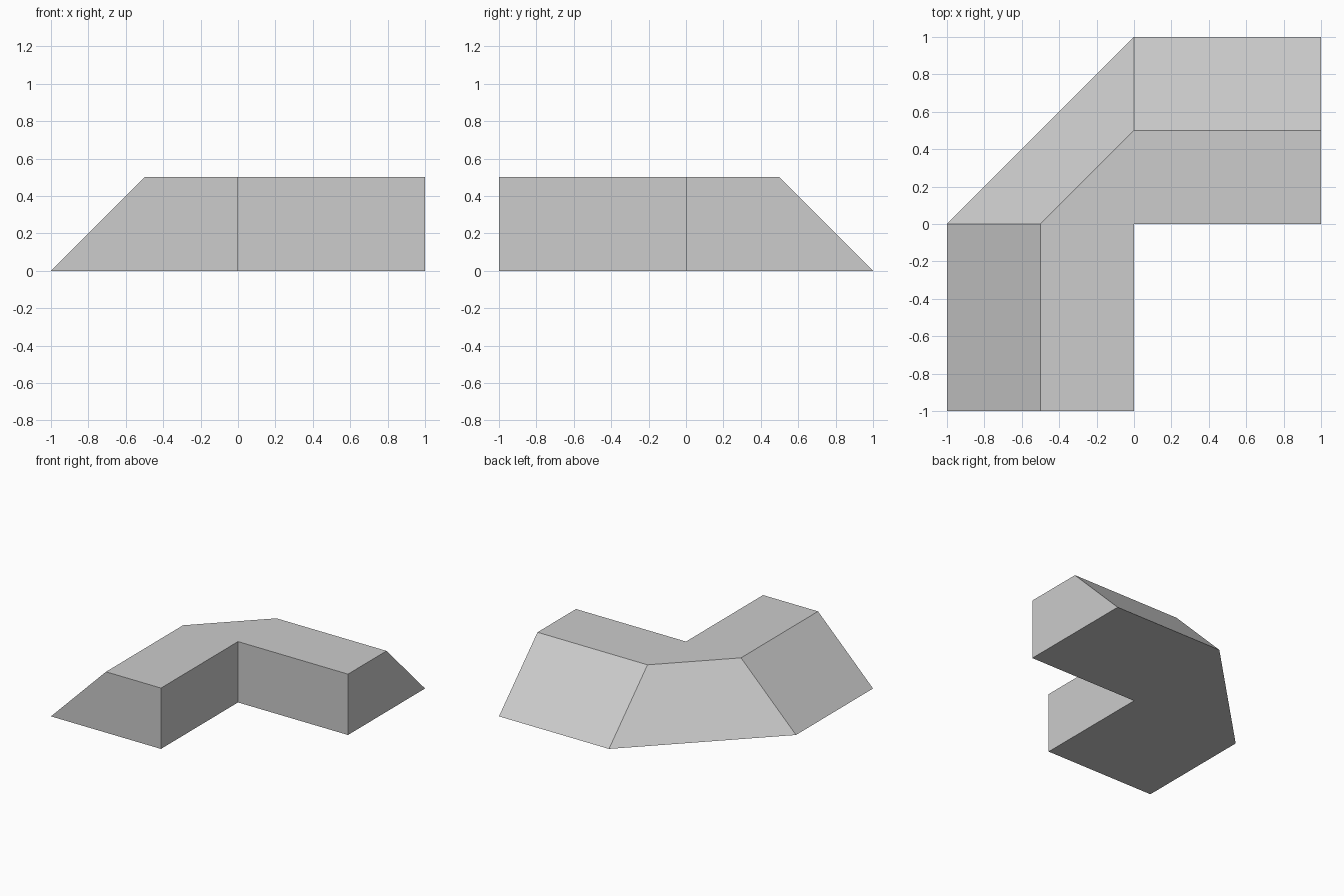
import bpy
import bmesh

cube = bpy.data.objects.get("Cube")
if cube:
    bpy.data.objects.remove(cube, do_unlink=True)

# Plain grey material
grey = bpy.data.materials.new("light_grey")
grey.use_nodes = True
colour = (0.604, 0.604, 0.604, 1)
grey.diffuse_color = colour
grey.node_tree.nodes["Principled BSDF"].inputs["Base Color"].default_value = colour

# Cross-section: distance outward from the inner wall, and height
profile = [(1, 0), (0.5, 0.5), (0, 0.5), (0, 0)]
# Stations along the bend: inner wall point and outward direction
stations = [((0, -1), (-1, 0)), ((0, 0), (-1, 0)),
            ((0, 0), (0, 1)), ((1, 0), (0, 1))]

# Sweep the cross-section around the corner
bm = bmesh.new()
rings = [[bm.verts.new((px + dx * d, py + dy * d, z)) for d, z in profile]
         for (px, py), (dx, dy) in stations]
for a, b in zip(rings, rings[1:]):
    for i in range(len(profile)):
        j = (i + 1) % len(profile)
        bm.faces.new((a[i], a[j], b[j], b[i]))

# End caps
bm.faces.new(rings[0])
bm.faces.new(rings[-1])

# Merge the shared inner corner and tidy the flat top and base
bmesh.ops.remove_doubles(bm, verts=bm.verts, dist=0.0001)
bmesh.ops.dissolve_limit(bm, angle_limit=0.01, verts=bm.verts, edges=bm.edges)
bmesh.ops.recalc_face_normals(bm, faces=bm.faces)

mesh = bpy.data.meshes.new("corner_ramp")
bm.to_mesh(mesh)
bm.free()
mesh.materials.append(grey)
ramp = bpy.data.objects.new("corner_ramp", mesh)
bpy.context.collection.objects.link(ramp)
